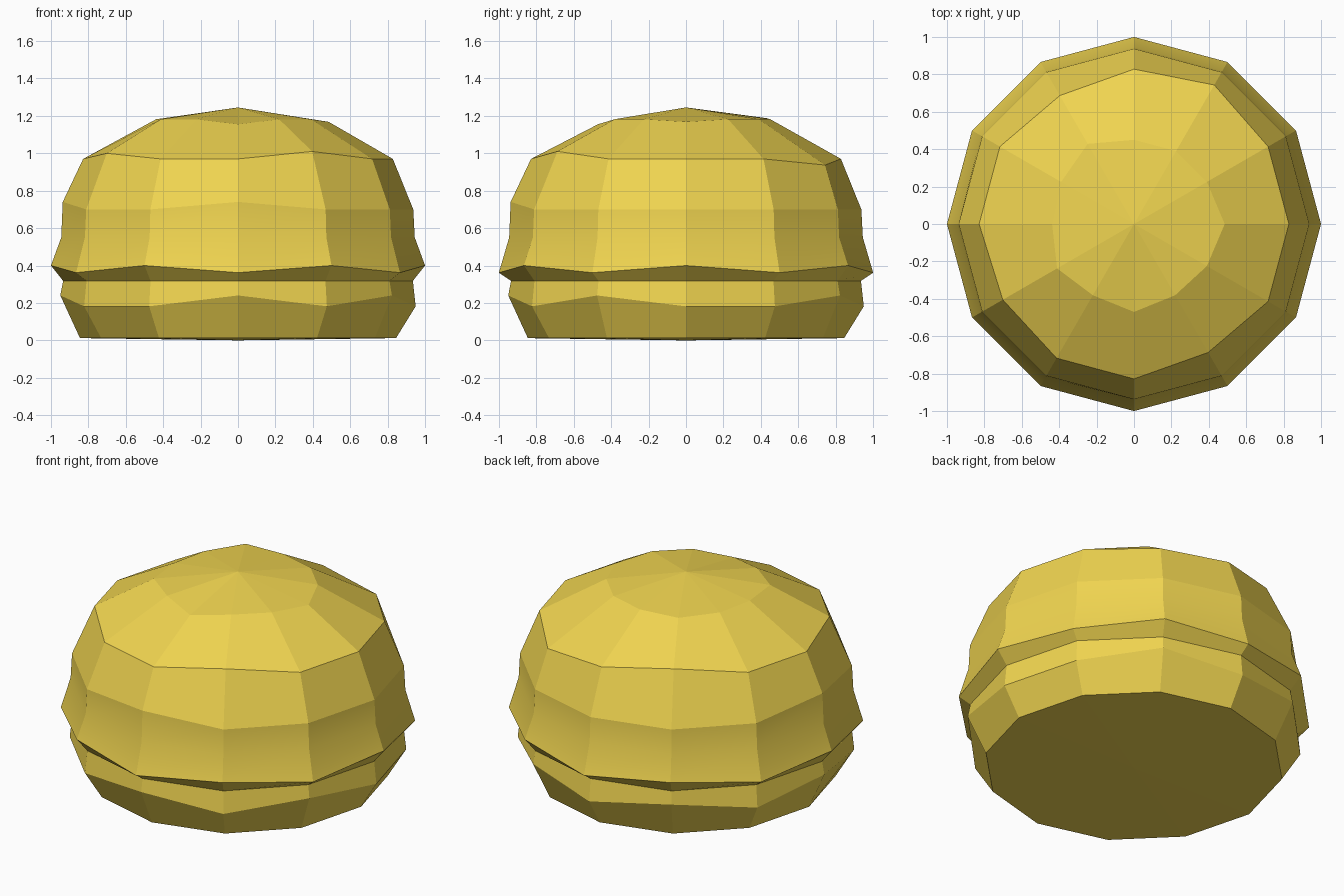
import bpy, bmesh
from math import cos, sin, pi

if "Cube" in bpy.data.objects:
    bpy.data.objects.remove(bpy.data.objects["Cube"])

SIDES = 12

# Each ring: radius, height, {corner index: (radius shift, height shift)}, crease kept sharp?
def raised(indices, dz):
    return {k: (0, dz) for k in indices}

rings = [
    (0.845, 0.012, {}, True),                                   # foot
    (0.95, 0.182, raised((2, 4, 6, 9, 11), 0.058), True),       # lower bulge
    (0.935, 0.318, {}, True),                                   # groove
    (1.0, 0.362, raised(range(0, SIDES, 2), 0.038), True),      # upper rim
    (0.945, 0.55, {}, False),                                   # soft waist
    (0.937, 0.70, raised((6, 9), 0.04), True),                  # shoulder
    (0.828, 0.97, {2: (0.03, -0.033), 4: (-0.035, 0.04),
                   7: (-0.018, 0.03), 10: (-0.035, 0.04)}, True),   # dome edge
    (0.45, 1.182, {0: (0.035, -0.014), 4: (0.045, 0.006), 6: (-0.012, 0),
                   7: (0.025, 0), 8: (-0.01, 0), 9: (0.02, -0.027),
                   10: (-0.01, 0)}, True),                      # crown
]

def ring_verts(bm, radius, height, shifts):
    verts = []
    for k in range(SIDES):
        dr, dz = shifts.get(k, (0, 0))
        a = 2 * pi * k / SIDES
        verts.append(bm.verts.new(((radius + dr) * cos(a), (radius + dr) * sin(a), height + dz)))
    return verts

# Bun body: stacked rings closed by a shallow underside and a peaked top
bm = bmesh.new()
loops = [ring_verts(bm, r, z, s) for r, z, s, _ in rings]
bottom = bm.verts.new((0, 0, 0))
apex = bm.verts.new((0, 0, 1.245))
for k in range(SIDES):
    n = (k + 1) % SIDES
    bm.faces.new((bottom, loops[0][n], loops[0][k]))
    for low, high in zip(loops, loops[1:]):
        bm.faces.new((low[k], low[n], high[n], high[k]))
    bm.faces.new((loops[-1][k], loops[-1][n], apex))
bmesh.ops.recalc_face_normals(bm, faces=bm.faces)

# Flat facets everywhere, blended only over the soft waist
for f in bm.faces:
    f.smooth = True
for e in bm.edges:
    e.smooth = False
for loop, (_, _, _, sharp) in zip(loops, rings):
    for k in range(SIDES):
        bm.edges.get((loop[k], loop[(k + 1) % SIDES])).smooth = not sharp

mesh = bpy.data.meshes.new("bun")
bm.to_mesh(mesh)
bm.free()
bun = bpy.data.objects.new("bun", mesh)
bpy.context.collection.objects.link(bun)

# Golden colour
gold = bpy.data.materials.new("golden_yellow")
gold.diffuse_color = (0.87, 0.66, 0.08, 1)
gold.use_nodes = True
gold.node_tree.nodes["Principled BSDF"].inputs["Base Color"].default_value = gold.diffuse_color
mesh.materials.append(gold)
